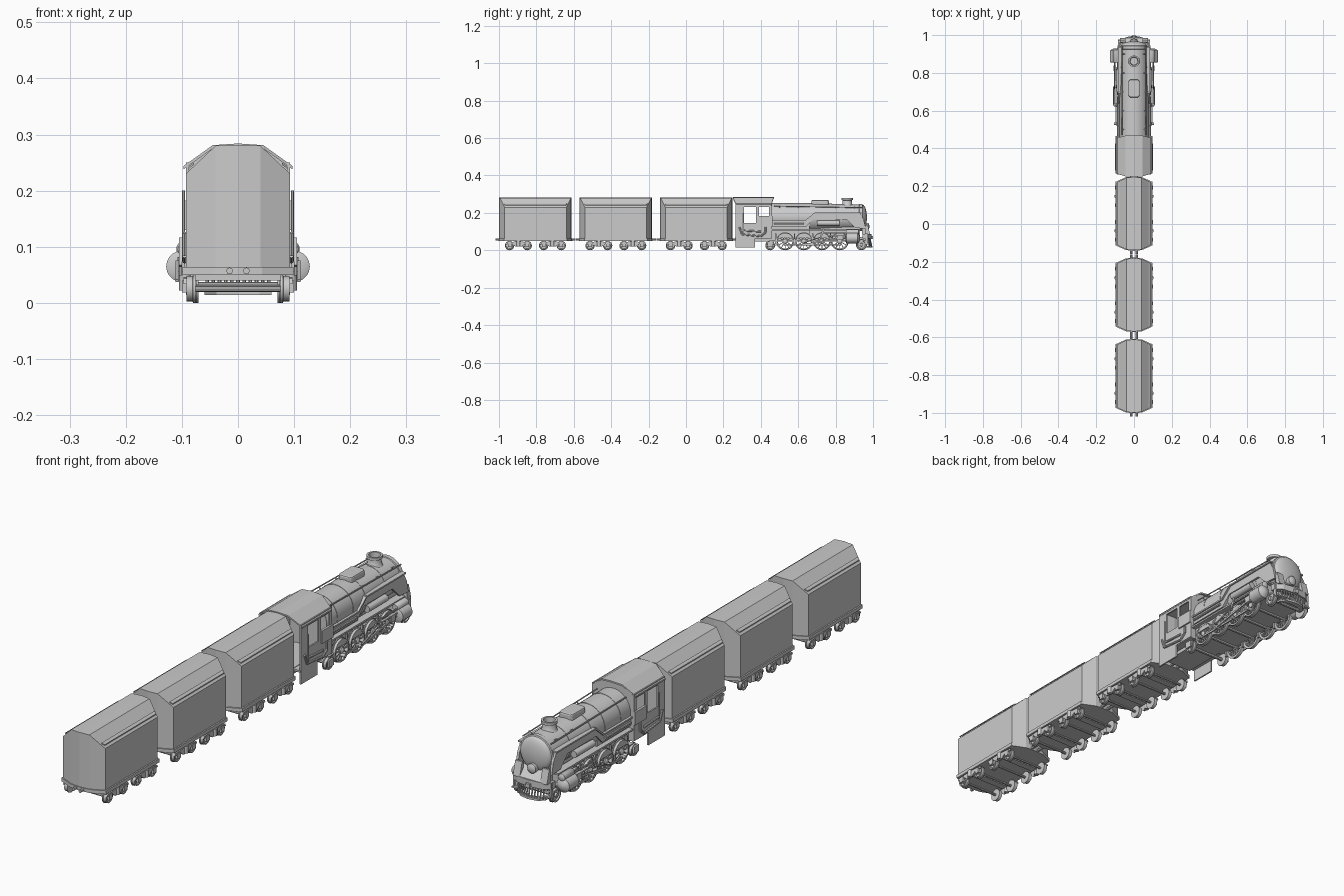
import bpy, bmesh, math
from mathutils import Vector, Matrix

if "Cube" in bpy.data.objects:
    bpy.data.objects.remove(bpy.data.objects["Cube"])

def make(name, verts, faces, smooth=None):
    me = bpy.data.meshes.new(name)
    me.from_pydata(verts, [], faces)
    bm = bmesh.new(); bm.from_mesh(me)
    bmesh.ops.recalc_face_normals(bm, faces=bm.faces)
    bm.to_mesh(me); bm.free()
    ob = bpy.data.objects.new(name, me)
    bpy.context.collection.objects.link(ob)
    if smooth:
        bpy.ops.object.select_all(action='DESELECT')
        bpy.context.view_layer.objects.active = ob
        ob.select_set(True)
        bpy.ops.object.shade_smooth_by_angle(angle=math.radians(smooth))
    return ob

def prism(name, pts, axis, a, b):
    """Extrude a 2D outline along an axis (x: y,z  y: x,z  z: x,y)."""
    put = {'x': lambda p, t: (t, p[0], p[1]), 'y': lambda p, t: (p[0], t, p[1]), 'z': lambda p, t: (p[0], p[1], t)}[axis]
    n = len(pts)
    f = [tuple(range(n)), tuple(range(n, 2*n))] + [(i, (i+1) % n, (i+1) % n+n, i+n) for i in range(n)]
    return make(name, [put(p, t) for t in (a, b) for p in pts], f)

def box(name, x0, x1, y0, y1, z0, z1):
    return prism(name, [(x0, y0), (x1, y0), (x1, y1), (x0, y1)], 'z', z0, z1)

def loft_x(name, secs):
    """Loft rectangles (x, y0, y1, z0, z1) along x."""
    v, f = [], []
    for x, y0, y1, z0, z1 in secs:
        v += [(x, y0, z0), (x, y1, z0), (x, y1, z1), (x, y0, z1)]
    for k in range(len(secs)-1):
        f += [(4*k+i, 4*k+(i+1) % 4, 4*k+4+(i+1) % 4, 4*k+4+i) for i in range(4)]
    m = 4*len(secs)-4
    return make(name, v, f+[(0, 1, 2, 3), (m, m+1, m+2, m+3)])

def lathe(name, centre, direction, prof, n=20, closed=False):
    """Spin (radius, distance) points round a direction."""
    q = Vector((0, 0, 1)).rotation_difference(Vector(direction))
    c = Vector(centre)
    v = [c + q @ Vector((r*math.cos(2*math.pi*i/n), r*math.sin(2*math.pi*i/n), h)) for r, h in prof for i in range(n)]
    m = len(prof)
    f = [(k*n+i, k*n+(i+1) % n, (k+1) % m*n+(i+1) % n, (k+1) % m*n+i) for k in range(m if closed else m-1) for i in range(n)]
    if not closed:
        f += [tuple(range(n)), tuple(range((m-1)*n, m*n))]
    return make(name, v, f, 40)

def rod(name, a, b, r, n=8):
    a, b = Vector(a), Vector(b)
    return lathe(name, a, (b-a).normalized(), [(r, 0), (r, (b-a).length)], n)

def bar(name, s, x, a, b, w, t=.005):
    """Flat bar between two (y, z) points on the side s."""
    a, b = Vector(a), Vector(b)
    d = (b-a).normalized()*w; p = Vector((-d.y, d.x))
    return prism(name, [a-d+p, a-d-p, b+d-p, b+d+p], 'x', s*x, s*(x+t))

def wheel(name, s, x, y, r):
    lathe(name, (s*x, y, r), (s, 0, 0), [(r, 0), (r, .004), (r*.9, .005), (r*.9, .016), (r*.7, .016), (r*.65, .011), (r*.3, .011), (r*.25, .018)], 20)

# ---- wagons
for k, yc in enumerate((-.805, -.375, .055)):
    w = f"wagon_{k+1}_"
    plan = [(-.093, .165, .23), (-.04, .19, .28), (0, .194, .281), (.04, .19, .28), (.093, .165, .23)]
    loft_x(w+"body", [(x, yc-h, yc+h, .062, z) for x, h, z in plan])
    for s in (-1, 1):
        loft_x(w+"roof_edge", [(s*.078, yc-.168, yc+.168, .246, .25), (s*.088, yc-.162, yc+.162, .239, .243)])
    loft_x(w+"deck", [(x*1.06, yc-h-.003, yc+h+.003, .05, .064) for x, h, z in plan])
    for s in (-1, 1):
        for e in (-1, 1):
            rod(w+"coupling", (s*.015, yc+e*.19, .057), (s*.015, yc+e*.214, .057), .006)
    # bogies
    for e in (-1, 1):
        yb = yc + e*.091
        box(w+"bogie_bolster", -.085, .085, yb-.015, yb+.015, .04, .05)
        for o in (-.047, .047):
            rod(w+"axle", (-.085, yb+o, .025), (.085, yb+o, .025), .005)
            for s in (-1, 1):
                wheel(w+"wheel", s, .076, yb+o, .025)
                box(w+"axle_box", s*.091, s*.1, yb+o-.01, yb+o+.01, .018, .04)
        for s in (-1, 1):
            prism(w+"bogie_side", [(yb-.07, .034), (yb-.035, .034), (yb-.016, .02), (yb+.016, .02), (yb+.035, .034),
                  (yb+.07, .034), (yb+.066, .043), (yb+.02, .046), (yb-.02, .046), (yb-.066, .043)], 'x', s*.091, s*.097)
            rod(w+"bogie_spring", (s*.095, yb, .022), (s*.095, yb, .05), .01, 10)

# ---- boiler, smokebox and domed front
cap = [(.068*math.cos(a), .945+.022*math.sin(a)) for a in [math.pi/2*i/7 for i in range(7)]] + [(.004, .967)]
lathe("boiler", (0, 0, .175), (0, 1, 0), [(.077, .45), (.077, .7), (.073, .8), (.07, .925), (.073, .927), (.073, .943)] + cap, 36)
for y, r in ((.52, .0785), (.62, .0785), (.7, .0785), (.83, .0735)):
    lathe("boiler_band", (0, y, .175), (0, 1, 0), [(r, -.003), (r, .003)], 36)
lathe("headlight", (0, .945, .127), (0, 1, 0), [(.019, 0), (.019, .03), (.015, .033), (.005, .036)], 20)
lathe("chimney", (0, .862, .235), (0, 0, 1), [(.036, 0), (.027, .01), (.025, .032), (.03, .034), (.03, .045), (.022, .045), (.02, .02)], 24)
# sand dome
dome = prism("sand_dome", [(-.03, .68), (-.022, .67), (.022, .67), (.03, .68), (.03, .755), (.022, .765), (-.022, .765), (-.03, .755)], 'z', .235, .268)
mod = dome.modifiers.new("rounded", 'BEVEL'); mod.width = .006; mod.segments = 2
# firebox below the boiler, chassis and underside
box("firebox", -.068, .068, .45, .66, .06, .165)
box("boiler_saddle", -.05, .05, .66, .93, .06, .125)
box("chassis", -.06, .06, .27, .96, .048, .072)
box("underside_plate", -.085, .085, .45, .955, .048, .052)

for s in (-1, 1):
    # stepped running board, skirt and handrail
    prism("side_skirt", [(.455, .125), (.64, .125), (.68, .165), (.86, .165), (.905, .12), (.962, .115), (.95, .165),
          (.93, .2), (.69, .2), (.64, .158), (.455, .158)], 'x', s*.07, s*.08)
    for a, b in (((.455, .158), (.64, .158)), ((.64, .158), (.69, .2)), ((.69, .2), (.935, .2))):
        bar("running_board", s, .066, a, b, .003, .02)
    box("lower_footplate", s*.055, s*.088, .46, .93, .106, .113)
    rod("handrail", (s*.064, .47, .236), (s*.062, .94, .228), .0025, 6)
    for y in (.5, .6, .7, .8, .9):
        rod("handrail_post", (s*.048, y, .225), (s*.064, y, .2335), .0025, 6)
    rod("side_pipe", (s*.084, .47, .14), (s*.084, .63, .14), .005)
    rod("side_tank", (s*.078, .7, .145), (s*.078, .82, .145), .014, 12)
    # spoked driving wheels
    for y in (.53, .63, .727, .822):
        r = .048
        lathe("driving_tyre", (s*.074, y, r), (s, 0, 0), [(r, 0), (r, .004), (r-.003, .005), (r-.003, .015), (r-.01, .015), (r-.01, 0)], 28, True)
        lathe("driving_hub", (s*.074, y, r), (s, 0, 0), [(.012, 0), (.012, .016), (.007, .02)], 14)
        for i in range(12):
            a = math.tau*i/12
            bar("spoke", s, .078, (y+.008*math.cos(a), r+.008*math.sin(a)), (y+.039*math.cos(a), r+.039*math.sin(a)), .002, .007)
        arc = [(y+.04*math.cos(t), r+.04*math.sin(t)) for t in [math.pi*(.15+.7*i/6) for i in range(7)]]
        prism("balance_weight", arc, 'x', s*.076, s*.088)
        lathe("crank_pin", (s*.085, y, r-.018), (s, 0, 0), [(.007, 0), (.007, .02)], 10)
        box("brake_hanger", s*.07, s*.078, y-.053, y-.046, .025, .09)
    # rods and valve gear
    bar("coupling_rod", s, .093, (.53, .03), (.822, .03), .004)
    bar("main_rod", s, .1, (.63, .03), (.83, .065), .004)
    bar("slide_bar", s, .097, (.76, .078), (.86, .078), .003, .01)
    bar("piston_rod", s, .1, (.81, .065), (.87, .065), .003)
    box("crosshead", s*.095, s*.108, .81, .84, .055, .082)
    bar("valve_link", s, .1, (.72, .07), (.735, .11), .005)
    bar("valve_rod", s, .1, (.73, .092), (.87, .092), .0025)
    bar("eccentric_rod", s, .106, (.63, .04), (.725, .072), .0025)
    # cylinder with valve chest
    lathe("cylinder", (s*.1, .858, .065), (0, 1, 0), [(.02, -.004), (.028, 0), (.028, .06), (.02, .066), (.008, .072)], 20)
    lathe("valve_chest", (s*.095, .855, .096), (0, 1, 0), [(.012, 0), (.015, .004), (.015, .066), (.01, .07)], 16)
    box("cylinder_block", s*.05, s*.105, .862, .915, .05, .105)
    # leading and trailing wheels
    wheel("leading_wheel", s, .07, .938, .03)
    wheel("trailing_wheel", s, .074, .45, .026)
    box("trailing_axle_box", s*.09, s*.098, .435, .465, .018, .045)
    # front steps and slanted guard
    box("front_step", s*.06, s*.085, .955, .978, .03, .036)
    box("front_step_hanger", s*.078, s*.084, .958, .972, .03, .09)
    prism("front_guard", [(.957, .085), (.985, .085), (.97, .14), (.962, .14)], 'x', s*.045, s*.075)
for y in (.53, .63, .727, .822, .938, .45):
    r = .03 if y > .9 else .026 if y < .5 else .048
    rod("locomotive_axle", (-.075, y, r), (.075, y, r), .007)

# ---- pilot at the nose
bow = [(-.085, .965), (-.055, .985), (0, .992), (.055, .985), (.085, .965)]
loft_x("buffer_beam", [(x, .945, y, .062, .088) for x, y in bow])
loft_x("pilot_bottom_rail", [(x*.7, y-.015, y+.005, .014, .022) for x, y in bow])
for i in range(-5, 6):
    x = i*.011
    rod("pilot_bar", (x, .994-abs(x)*.25, .018), (x, .984-abs(x)*.2, .064), .0033, 6)
box("front_coupler", -.009, .009, .975, 1.0, .06, .076)
prism("front_apron", [(.94, .125), (.95, .125), (.985, .088), (.94, .088)], 'x', -.06, .06)

# ---- cab
for s in (-1, 1):
    def panel(name, y0, y1, z0, z1, x=.093, t=.006):
        box(name, s*(x-t), s*x, y0, y1, z0, z1)
    panel("cab_side_lower", .265, .46, .065, .145)
    panel("cab_rear_post", .265, .31, .145, .25)
    panel("cab_middle_post", .375, .39, .145, .25)
    panel("cab_front_post", .445, .46, .145, .25)
    panel("cab_window_sill", .39, .445, .145, .18)
    panel("cab_top_rail", .265, .46, .232, .25)
    panel("cab_hanging_step", .265, .37, .014, .065)
    panel("cab_arm_rest", .39, .462, .13, .182, .099, .007)
    for a, b in (((.285, .125), (.3, .085)), ((.3, .085), (.4, .075)), ((.4, .075), (.425, .095)), ((.425, .095), (.425, .125)), ((.31, .105), (.4, .1))):
        rod("cab_side_pipe", (s*.095, *a), (s*.095, *b), .005)
    rod("cab_grab_rail", (s*.097, .305, .08), (s*.097, .305, .2), .0025, 6)
roof = [(-.097, .268, .455, .24), (-.045, .252, .468, .277), (0, .25, .47, .28), (.045, .252, .468, .277), (.097, .268, .455, .24)]
loft_x("cab_roof", [(x, a, b, z-.002, z+.004) for x, a, b, z in roof])
prism("cab_front_wall", [(-.09, .065), (.09, .065), (.09, .245), (.045, .276), (-.045, .276), (-.09, .245)], 'y', .452, .46)
box("cab_floor", -.09, .09, .262, .46, .062, .07)
